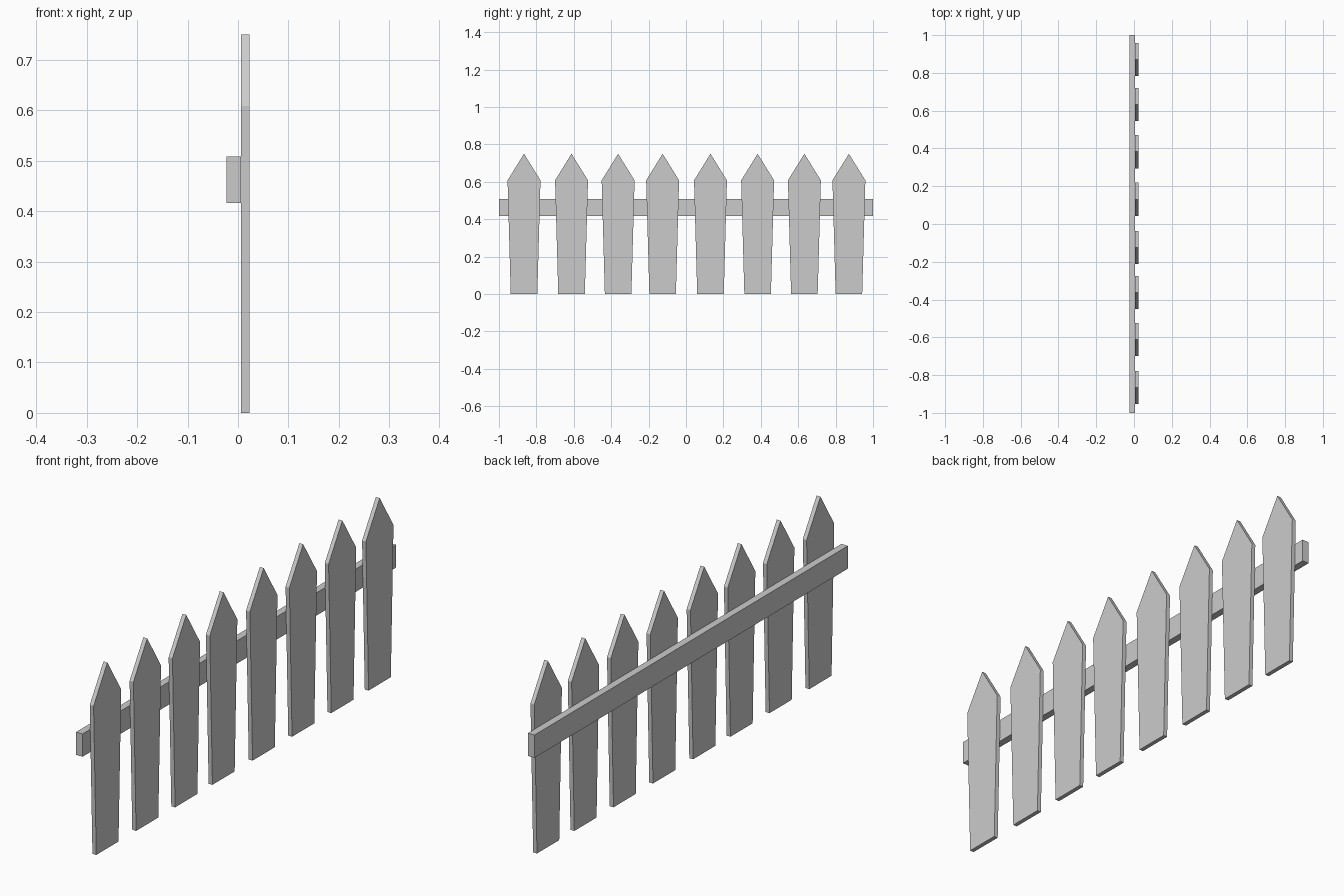
import bpy, bmesh

if "Cube" in bpy.data.objects:
    bpy.data.objects.remove(bpy.data.objects["Cube"])


def extrude_profile(name, profile, x0, x1):
    """Extrude a (y, z) outline from x0 to x1 into a solid object."""
    bm = bmesh.new()
    face = bm.faces.new([bm.verts.new((x0, y, z)) for y, z in profile])
    ext = bmesh.ops.extrude_face_region(bm, geom=[face])
    verts = [v for v in ext["geom"] if isinstance(v, bmesh.types.BMVert)]
    bmesh.ops.translate(bm, vec=(x1 - x0, 0, 0), verts=verts)
    bmesh.ops.recalc_face_normals(bm, faces=bm.faces)
    mesh = bpy.data.meshes.new(name)
    bm.to_mesh(mesh)
    bm.free()
    obj = bpy.data.objects.new(name, mesh)
    bpy.context.collection.objects.link(obj)
    return obj


# Horizontal rail behind the pickets
extrude_profile("rail", [(-1, 0.416), (1, 0.416), (1, 0.508), (-1, 0.508)], -0.023, 0.006)

# Pointed pickets, slightly tapered to the foot and unevenly spaced
picket_outline = [(-0.071, 0), (0.071, 0), (0.088, 0.608), (0, 0.75), (-0.088, 0.608)]
centres = [-0.866, -0.612, -0.363, -0.125, 0.131, 0.383, 0.633, 0.871]
first = extrude_profile("picket_1", picket_outline, 0.006, 0.023)
first.location.y = centres[0]
for i, y in enumerate(centres[1:], 2):
    picket = bpy.data.objects.new(f"picket_{i}", first.data)
    picket.location.y = y
    bpy.context.collection.objects.link(picket)
